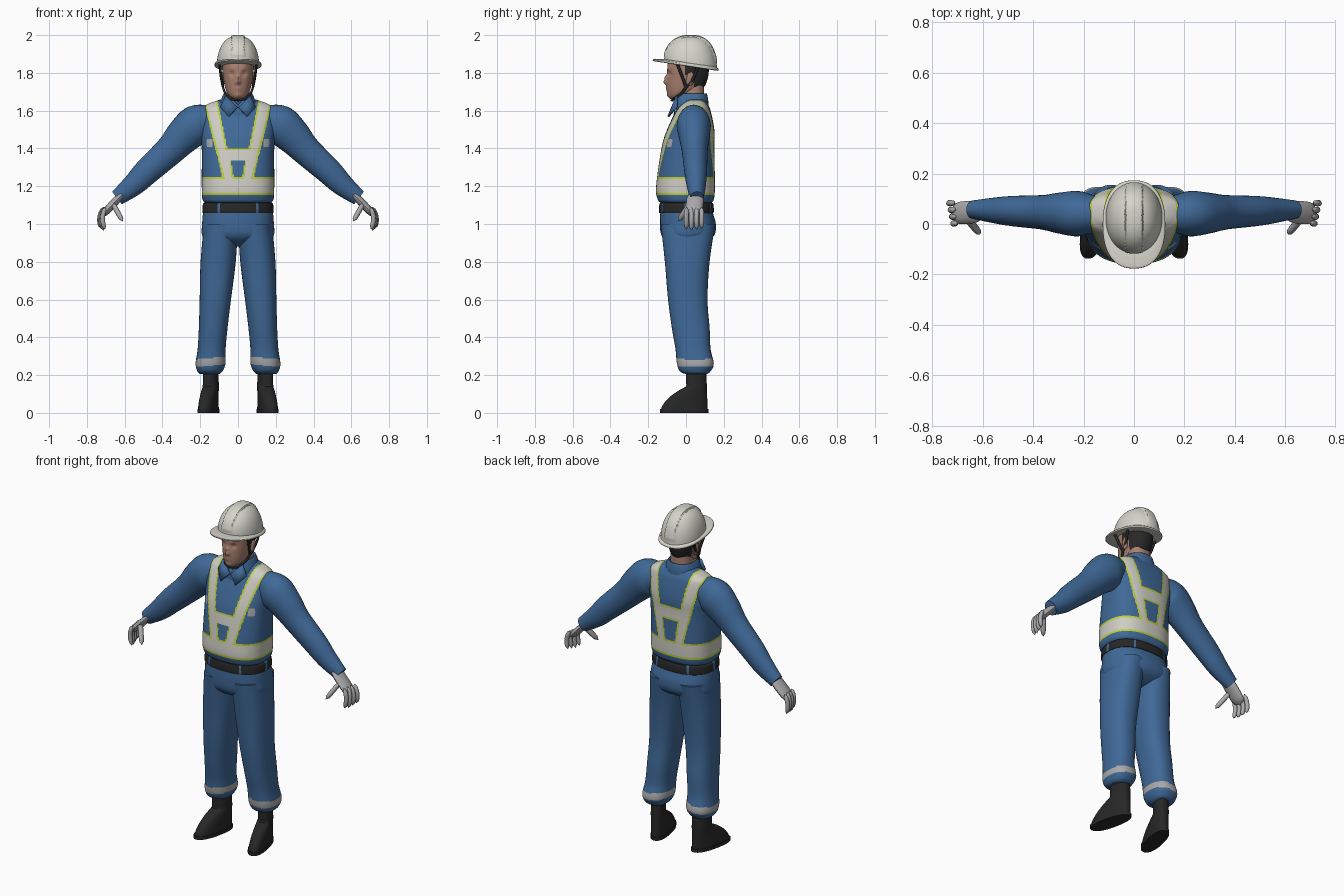
import bpy, math
from mathutils import Vector

cube = bpy.data.objects.get("Cube")
if cube:
    bpy.data.objects.remove(cube, do_unlink=True)


def material(name, *rgb):
    mat = bpy.data.materials.new(name)
    mat.use_nodes = True
    mat.diffuse_color = (*rgb, 1)
    shader = mat.node_tree.nodes["Principled BSDF"]
    shader.inputs["Base Color"].default_value = (*rgb, 1)
    shader.inputs["Roughness"].default_value = .8
    return mat


BLUE = material("work_blue", .05, .14, .31)
WHITE = material("reflective_white", .62, .61, .55)
YELLOW = material("trim_yellow", .52, .62, .04)
SHELL = material("helmet_white", .66, .66, .59)
SKIN = material("skin", .4, .22, .16)
HAIR = material("hair_dark", .02, .02, .02)
BLACK = material("boot_black", .02, .02, .02)
GREY = material("glove_grey", .4, .4, .41)
parts = []


def smooth(rows, steps):
    """Catmull-Rom interpolation between rows of numbers."""
    last = len(rows) - 1
    out = []
    for i in range(last):
        before, start, end, after = (rows[min(max(i + j, 0), last)] for j in (-1, 0, 1, 2))
        for s in range(steps):
            t = s / steps
            out.append([q + t / 2 * (r - p + t * (2*p - 5*q + 4*r - e + t * (3*(q - r) + e - p)))
                        for p, q, r, e in zip(before, start, end, after)])
    return out + [list(rows[last])]


def add_mesh(name, verts, faces, materials, mirror=False):
    mesh = bpy.data.meshes.new(name)
    mesh.from_pydata(verts, [], faces)
    for mat in materials:
        mesh.materials.append(mat)
    ob = bpy.data.objects.new(name, mesh)
    bpy.context.collection.objects.link(ob)
    if mirror:
        ob.modifiers.new("mirror", 'MIRROR').use_mirror_merge = False
    parts.append(ob)
    return ob


def skin_rings(name, rings, materials, rule=None, mirror=False, warp=None):
    """Join rings of points into a capped surface, coloured by a rule."""
    n = len(rings[0])
    verts = [warp(Vector(point)) if warp else point for ring in rings for point in ring]
    faces = [(i*n + j, i*n + (j+1) % n, (i+1)*n + (j+1) % n, (i+1)*n + j)
             for i in range(len(rings) - 1) for j in range(n)]
    faces += [tuple(reversed(range(n))), tuple(range(len(verts) - n, len(verts)))]
    ob = add_mesh(name, verts, faces, materials, mirror)
    if rule:
        for face in ob.data.polygons:
            face.material_index = rule(face.center)


def circle(n):
    return [(math.cos(math.tau * j / n), math.sin(math.tau * j / n)) for j in range(n)]


def loft(name, rows, materials, sides=48, steps=4, square=.85, **options):
    """Upright body from rows of height, half width, front y and back y."""
    rings = [[(half * math.copysign(abs(c) ** square, c),
               (front + back) / 2 + (back - front) / 2 * math.copysign(abs(s) ** square, s), z)
              for c, s in circle(sides)]
             for z, half, front, back in smooth(rows, steps)]
    skin_rings(name, rings, materials, **options)


def tube(name, rows, mat, sides=12):
    """Mirrored limb from rows of x, y, z, width along y, thickness."""
    rings = []
    for i, (x, y, z, width, thick) in enumerate(rows):
        ahead, behind = rows[min(i + 1, len(rows) - 1)], rows[max(i - 1, 0)]
        along = (Vector(ahead[:3]) - Vector(behind[:3])).normalized()
        side = Vector((0, 1, 0))
        side = (side - along * along.y).normalized()
        up = along.cross(side)
        rings.append([Vector((x, y, z)) + side * width * c + up * thick * s for c, s in circle(sides)])
    skin_rings(name, rings, [mat], mirror=True)


def capsule(name, start, end, width, thick, mat, bend=0):
    """Rounded, bent rod between two points."""
    rows = []
    for i in range(9):
        t = i / 8
        taper = math.sqrt(1 - (2*t - 1) ** 4) + .05
        x, y, z = Vector(start).lerp(Vector(end), t)
        rows.append((x + bend * math.sin(math.pi * t), y, z, width * taper, thick * taper))
    tube(name, rows, mat)


# Jacket with the reflective vest marked by distance from its outline
def vest(c):
    x, z, front = abs(c.x), c.z, c.y < .03
    panel_top, hole_top, hole_half = (1.4, 1.33, .022) if front else (1.45, 1.375, .03)
    rise = z - 1.24
    belt = min(z - 1.155, 1.245 - z)
    outer, inner = .08 + rise / 4, .025 + rise / 5
    hole = min(hole_half + rise / 7 - x, hole_top - z, rise)
    body = min(outer - x, max(x - inner, panel_top - z), -hole, z - 1.155)
    inside = max(belt, body)
    if inside > 0:
        return 1 if inside > .01 else 2
    return 3 if front and abs(x - .15) < .015 and abs(z - 1.43) < .02 else 0


loft("jacket", [(1.11, .17, -.13, .13), (1.13, .188, -.15, .147), (1.2, .192, -.158, .153),
                (1.4, .192, -.13, .15), (1.5, .198, -.1, .15), (1.6, .195, -.052, .13),
                (1.635, .16, -.025, .115), (1.66, .09, 0, .1)],
     [BLUE, WHITE, YELLOW, GREY], sides=200, steps=18, square=.8, rule=vest)


# Collar dipping at the throat, with two folded points
def throat(v):
    if v.y < 0:
        v.z -= max(0, .06 - abs(v.x))
    return v


loft("collar", [(1.61, .1, -.065, .118), (1.65, .092, -.064, .118),
                (1.69, .076, -.052, .11), (1.685, .066, -.04, .1)], [BLUE], warp=throat)
points = add_mesh("collar_points", [(.066, -.052, 1.68), (.004, -.078, 1.62), (.05, -.098, 1.57),
                                    (.094, -.055, 1.62)], [(0, 1, 2, 3)], [BLUE], mirror=True)
points.modifiers.new("thickness", 'SOLIDIFY').thickness = .01

# Sleeves, slightly deeper than wide and drifting back towards the wrist
sleeve = smooth([(.1, 1.53, .07), (.17, 1.54, .09), (.225, 1.522, .105), (.29, 1.465, .095),
                 (.36, 1.39, .08), (.48, 1.28, .07), (.55, 1.21, .06), (.64, 1.138, .042)], 5)
tube("sleeves", [(x, .032 + x / 25, z, r * .86, r) for x, z, r in sleeve], BLUE, sides=32)

# Gloved hands
capsule("palms", (.6, .05, 1.17), (.725, .042, 1.04), .043, .02, GREY)
for i, finger in enumerate(("little", "ring", "middle", "index")):
    y, x = .083 - .027 * i, -.007 * i
    tip = .965 + .005 * abs(i - 2)
    capsule(finger + "_fingers", (.712 + x / 2, y, 1.09), (.725 + x, y, tip), .012, .012, GREY, bend=.014)
capsule("thumbs", (.67, .03, 1.12), (.61, -.04, 1.015), .015, .013, GREY)

# Trousers
loft("trouser_seat", [(.88, .08, -.04, .04), (.9, .15, -.09, .1), (.94, .19, -.13, .15),
                      (1, .19, -.138, .158), (1.06, .185, -.136, .142), (1.12, .176, -.13, .13)], [BLUE])


def spread(v):
    v.x += .165 - .075 * v.z
    return v


loft("trouser_legs", [(.205, .05, 0, .11), (.22, .066, -.032, .13), (.26, .079, -.048, .147),
                      (.34, .074, -.056, .13), (.45, .076, -.075, .125), (.6, .083, -.095, .114),
                      (.8, .093, -.112, .125), (1, .09, -.134, .155)],
     [BLUE, GREY], steps=10, mirror=True, warp=spread,
     rule=lambda c: int(abs(c.z + (c.x - .15) / 10 - .27) < .02))

# Belt with narrow blue loops
loft("belt", [(1.06, .18, -.135, .138), (1.063, .189, -.143, .147),
              (1.108, .185, -.14, .144), (1.112, .17, -.13, .13)], [BLACK, BLUE], sides=160,
     rule=lambda c: int(abs(abs(c.x) - .1) < .006 or abs(c.y) < .007))


# Boots with the toes turned out
def toe_out(v):
    v.x += .145 + (.05 - v.y) / 5
    return v


heights = [i / 50 for i in range(13)]
loft("boots", [(z, .048 - z / 20, -.135 * max(0, 1 - (z / .14) ** 2), .115 - z / 30) for z in heights],
     [BLACK], steps=2, mirror=True, warp=toe_out)
loft("boot_soles", [(z, .05, -.138, .118) for z in heights[:2]], [BLACK], steps=1, mirror=True, warp=toe_out)

# Head: a shaped face with short hair at the back
features = {"nose_tip": (0, 1.752, .02, .014), "nose_bridge": (0, 1.777, .012, .012),
            "eye_socket": (.032, 1.796, -.01, .016), "brow": (.03, 1.82, .004, .014),
            "lips": (0, 1.716, .006, .016), "chin": (0, 1.68, .008, .018)}


def sculpt(v):
    if v.y < -.03:
        v.y -= sum(height * math.exp(-((abs(v.x) - x) ** 2 + (v.z - z) ** 2) / radius ** 2)
                   for x, z, height, radius in features.values())
    return v


def hairline(c):
    return int(c.z > 1.705 and (c.y > .042 or (c.y > -.005 and c.z > 1.785)))


loft("neck", [(1.6, .066, -.035, .095), (1.74, .06, -.02, .095)], [SKIN])
loft("head", [(1.662, .022, -.08, -.03), (1.675, .042, -.09, 0), (1.695, .058, -.096, .05),
              (1.725, .069, -.1, .095), (1.76, .076, -.1, .112), (1.8, .081, -.1, .12),
              (1.85, .083, -.096, .12), (1.9, .07, -.08, .1)],
     [SKIN, HAIR], sides=96, steps=7, square=.95, warp=sculpt, rule=hairline)
capsule("ears", (.08, .015, 1.73), (.086, .03, 1.805), .019, .009, SKIN)


# Safety helmet: ridged dome and a peaked brim, tipped up at the front
def tilt(v):
    v.z -= .15 * v.y * min(1, max(0, (2 - v.z) / .15))
    return v


def ridge(v):
    if abs(v.x) < .034 and v.z > 1.87:
        v.y += (v.y - .025) * .03
        v.z += .006
    return tilt(v)


dome = []
for i in range(12):
    angle = math.pi / 2 * i / 11.2
    reach = math.cos(angle) ** .8
    dome.append((1.842 + .153 * math.sin(angle), .112 * reach, .024 - .14 * reach, .024 + .14 * reach))
loft("helmet_dome", dome, [SHELL], sides=128, square=.95, warp=ridge)
loft("helmet_brim", [(1.84 + lift, .124 - inset, 3 * inset - .176, .173 - inset)
                     for lift, inset in ((-.004, .02), (-.003, .002), (.003, 0), (.009, .002), (.016, .016))],
     [SHELL], sides=72, warp=tilt)

# Chin strap with front and rear branches
joint = (.08, 0, 1.725)
for strap, path in {
    "front_straps": [(.098, -.045, 1.845), (.088, -.02, 1.78), joint],
    "rear_straps": [(.098, .065, 1.84), (.09, .04, 1.775), joint],
    "chin_straps": [joint, (.066, -.025, 1.69), (.04, -.06, 1.664), (0, -.074, 1.655)],
}.items():
    tube(strap, [(*point, .008, .006) for point in smooth(path, 4)], BLACK)

# Soft shading that keeps real edges sharp
bpy.ops.object.select_all(action='DESELECT')
for part in parts:
    part.select_set(True)
bpy.context.view_layer.objects.active = parts[0]
bpy.ops.object.shade_smooth_by_angle(angle=math.radians(40))
